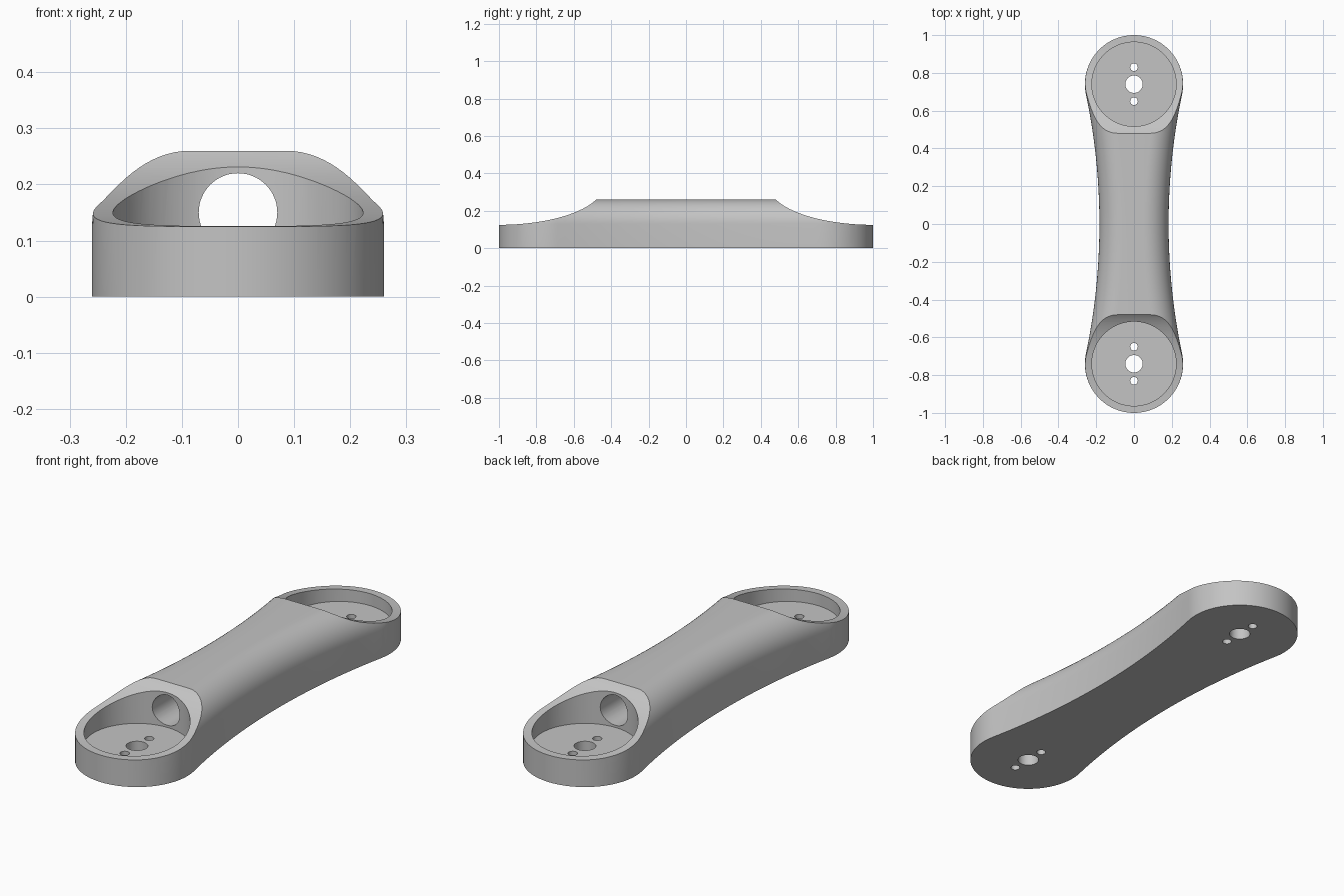
import bpy, bmesh
from math import sin, cos, pi, sqrt, atan2, radians

if "Cube" in bpy.data.objects:
    bpy.data.objects.remove(bpy.data.objects["Cube"])

END_Y, END_R, WAIST = 0.74, 0.26, 0.183     # end circles and half width of the waist
HEIGHT, FILLET = 0.26, 0.13
POCKET_R, FLOOR = 0.223, 0.07

grey = bpy.data.materials.new("plain grey")
grey.use_nodes = True
colour = (0.55, 0.55, 0.55, 1)
grey.diffuse_color = colour
grey.node_tree.nodes["Principled BSDF"].inputs["Base Color"].default_value = colour


def make_object(name, rings):
    """Skin a stack of equal-sized rings into a closed solid."""
    bm = bmesh.new()
    loops = [[bm.verts.new(p) for p in ring] for ring in rings]
    n = len(loops[0])
    for low, high in zip(loops, loops[1:]):
        for i in range(n):
            j = (i + 1) % n
            bm.faces.new((low[i], low[j], high[j], high[i]))
    bm.faces.new(loops[0][::-1])
    bm.faces.new(loops[-1])
    bmesh.ops.recalc_face_normals(bm, faces=bm.faces)
    mesh = bpy.data.meshes.new(name)
    bm.to_mesh(mesh)
    bm.free()
    obj = bpy.data.objects.new(name, mesh)
    bpy.context.collection.objects.link(obj)
    mesh.materials.append(grey)
    return obj


def outline(inset, z):
    """Two round ends joined by tangent concave sides, offset inwards."""
    side_r = (END_Y**2 + WAIST**2 - END_R**2) / (2 * (END_R - WAIST))
    cx = WAIST + side_r
    tilt = atan2(END_Y, cx)
    r, big = END_R - inset, side_r + inset
    steps, side_steps = 56, 32
    half = []
    for i in range(side_steps):              # right-hand concave side
        a = -tilt + 2 * tilt * i / side_steps
        half.append((cx - big * cos(a), big * sin(a)))
    for i in range(steps):                   # round end
        a = -tilt + (pi + 2 * tilt) * i / steps
        half.append((r * cos(a), END_Y + r * sin(a)))
    return [(x, y, z) for x, y in half] + [(-x, -y, z) for x, y in half]


def cylinder(name, radius, start, end, y=0, z=0, along_y=False, n=64):
    rings = []
    for t in (start, end):
        circle = [(radius * cos(2 * pi * i / n), radius * sin(2 * pi * i / n)) for i in range(n)]
        rings.append([(u, t, z + v) if along_y else (u, y + v, t) for u, v in circle])
    return make_object(name, rings)


def end_scoop(side):
    """Cutter that sweeps the top down to the low rim at one end."""
    a, b, low, n = 0.56, 0.215, 0.125, 40
    profile = [(1.2, 0.5), (1.2, low)]
    for i in range(n + 1):
        d = 0.55 * sin(pi / 2 * i / n)
        profile.append((1 - d, low + b * (1 - sqrt(1 - (d / a) ** 2))))
    profile.append((profile[-1][0], 0.5))
    return make_object("end_scoop", [[(x, side * y, z) for y, z in profile] for x in (-0.4, 0.4)])


# Body with rounded upper edges
layers = [outline(0, 0)]
for k in range(17):
    t = pi / 2 * k / 16
    layers.append(outline(FILLET * (1 - cos(t)), HEIGHT - FILLET + FILLET * sin(t)))
body = make_object("link_arm", layers)

# Scoops, pockets, axle holes, screw holes and the lengthwise tunnel
cutters = []
for side in (-1, 1):
    cy = side * END_Y
    cutters.append(end_scoop(side))
    cutters.append(cylinder("pocket", POCKET_R, FLOOR, 0.5, cy, n=96))
    cutters.append(cylinder("axle_hole", 0.046, -0.1, 0.2, cy, n=48))
    for offset in (-0.09, 0.09):
        cutters.append(cylinder("screw_hole", 0.02, -0.1, 0.2, cy + offset, n=32))
cutters.append(cylinder("tunnel", 0.07, -0.6, 0.6, z=0.15, along_y=True))

bpy.ops.object.select_all(action="DESELECT")
bpy.context.view_layer.objects.active = body
body.select_set(True)
for cutter in cutters:
    cut = body.modifiers.new("cut", "BOOLEAN")
    cut.operation = "DIFFERENCE"
    cut.solver = "EXACT"
    cut.object = cutter
    bpy.ops.object.modifier_apply(modifier=cut.name)
    bpy.data.objects.remove(cutter)

bpy.ops.object.shade_smooth_by_angle(angle=radians(25))
